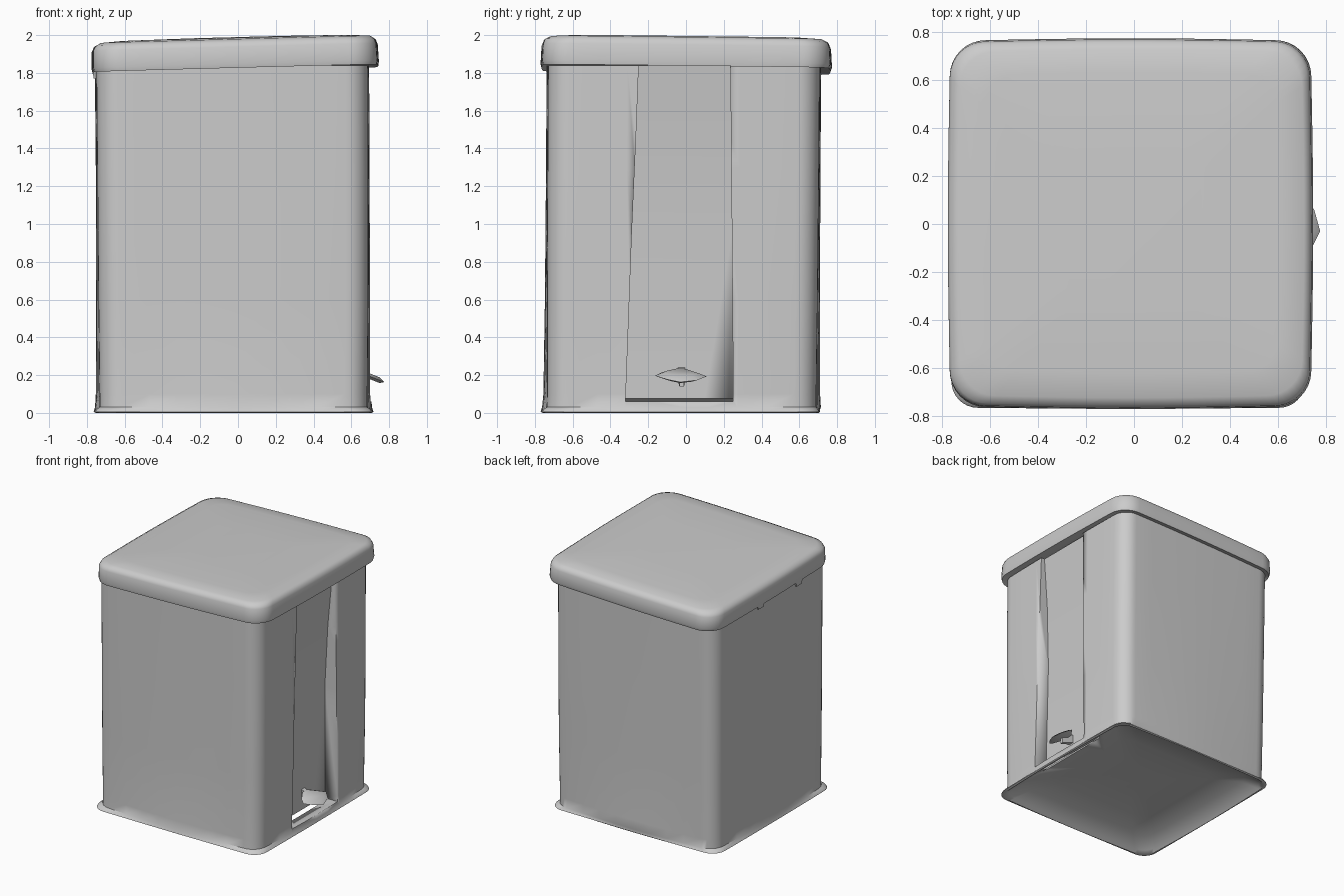
import bpy, bmesh, math


def rounded_ring(x0, x1, y0, y1, r, bow, n=8):
    """Rounded rectangle outline with slightly bowed sides."""
    pts = []
    corners = [(x1 - r, y1 - r, 0), (x0 + r, y1 - r, 90),
               (x0 + r, y0 + r, 180), (x1 - r, y0 + r, 270)]
    for i, (cx, cy, a0) in enumerate(corners):
        for k in range(n + 1):
            a = math.radians(a0 + 90 * k / n)
            pts.append((cx + r * math.cos(a), cy + r * math.sin(a)))
        px, py = pts[-1]
        nx, ny, na = corners[(i + 1) % 4]
        qx = nx + r * math.cos(math.radians(na))
        qy = ny + r * math.sin(math.radians(na))
        out = math.radians(a0 + 90)
        for k in range(1, 8):
            t = k / 8
            b = bow * math.sin(math.pi * t)
            pts.append((px + (qx - px) * t + b * math.cos(out),
                        py + (qy - py) * t + b * math.sin(out)))
    return pts


def finish(name, bm, smooth=True):
    bmesh.ops.recalc_face_normals(bm, faces=bm.faces)
    me = bpy.data.meshes.new(name)
    bm.to_mesh(me)
    bm.free()
    ob = bpy.data.objects.new(name, me)
    bpy.context.collection.objects.link(ob)
    if smooth:
        bpy.context.view_layer.objects.active = ob
        ob.select_set(True)
        bpy.ops.object.shade_smooth_by_angle(angle=math.radians(50))
        ob.select_set(False)
    return ob


def skin(name, loops, smooth=True):
    """Solid through a stack of matching outlines of 3D points."""
    bm = bmesh.new()
    rows = [[bm.verts.new(p) for p in loop] for loop in loops]
    for a, b in zip(rows, rows[1:]):
        for i in range(len(a)):
            j = (i + 1) % len(a)
            bm.faces.new((a[i], a[j], b[j], b[i]))
    bm.faces.new(rows[0][::-1])
    bm.faces.new(rows[-1])
    return finish(name, bm, smooth)


def loft(name, rings, tilt=(0, 0)):
    """Stack of rounded rectangles: (x0, x1, y0, y1, radius, z, bow)."""
    return skin(name, [[(x, y, z + tilt[0] * x + tilt[1] * y)
                        for x, y in rounded_ring(x0, x1, y0, y1, r, bow)]
                       for x0, x1, y0, y1, r, z, bow in rings])


# bin body: hollowed underside, thin flared foot, sides bulging slightly
body = loft("body", [
    (-0.20, 0.15, -0.20, 0.15, 0.06, 0.115, 0),
    (-0.45, 0.40, -0.45, 0.40, 0.10, 0.105, 0),
    (-0.64, 0.59, -0.64, 0.59, 0.11, 0.075, 0.005),
    (-0.72, 0.67, -0.72, 0.67, 0.11, 0.02, 0.012),
    (-0.74, 0.695, -0.745, 0.69, 0.11, 0.0, 0.014),
    (-0.760, 0.713, -0.765, 0.706, 0.11, 0.006, 0.004),
    (-0.756, 0.709, -0.761, 0.702, 0.11, 0.015, 0.006),
    (-0.733, 0.685, -0.738, 0.69, 0.12, 0.03, 0.024),
    (-0.733, 0.685, -0.735, 0.69, 0.12, 0.1, 0.02),
    (-0.739, 0.69, -0.735, 0.697, 0.12, 0.6, 0.012),
    (-0.745, 0.69, -0.733, 0.704, 0.12, 1.3, 0.008),
    (-0.75, 0.688, -0.73, 0.708, 0.12, 1.84, 0.008)])

# tapered channel for the pedal rod, fading out under the lid
sections = [(0.59, -0.32, 0.25, 0.06), (0.595, -0.287, 0.243, 0.95),
            (0.625, -0.265, 0.238, 1.45), (0.665, -0.25, 0.235, 1.85)]
cutter = skin("channel_cutter",
              [[(x, y0, z), (0.9, y0, z), (0.9, y1, z), (x, y1, z)]
               for x, y0, y1, z in sections])
cutter.hide_render = True
cutter.hide_set(True)
cut = body.modifiers.new("channel", 'BOOLEAN')
cut.operation = 'DIFFERENCE'
cut.solver = 'EXACT'
cut.object = cutter

# lid, tilted down towards the hinge
loft("lid", [
    (-0.70, 0.64, -0.68, 0.66, 0.13, 1.845, 0.008),
    (-0.752, 0.69, -0.735, 0.71, 0.13, 1.832, 0.008),
    (-0.762, 0.735, -0.757, 0.757, 0.15, 1.818, 0.008),
    (-0.767, 0.738, -0.762, 0.765, 0.15, 1.84, 0.008),
    (-0.767, 0.732, -0.757, 0.76, 0.15, 1.93, 0.008),
    (-0.755, 0.722, -0.747, 0.75, 0.15, 1.955, 0.008),
    (-0.725, 0.70, -0.715, 0.72, 0.15, 1.971, 0.008),
    (-0.62, 0.60, -0.61, 0.62, 0.13, 1.979, 0.008),
    (-0.3, 0.28, -0.3, 0.3, 0.08, 1.986, 0.008)], tilt=(0.027, -0.012))

# hinge knuckles under the back edge of the lid
for i, y in enumerate((0.15, -0.33)):
    skin(f"hinge_{i + 1}",
         [[(xa, y - d, z), (-0.73, y - d, z), (-0.73, y + d, z), (xa, y + d, z)]
          for xa, d, z in ((-0.765, 0.03, 1.77), (-0.77, 0.05, 1.83))], smooth=False)

# foot pedal: a plate sloping down and outwards with thin edges
outline = [(0.61, -0.06), (0.65, -0.13), (0.69, -0.165), (0.74, -0.10), (0.775, -0.03),
           (0.75, 0.06), (0.70, 0.11), (0.65, 0.05), (0.61, 0.0)]
cx, cy = 0.69, -0.03
skin("pedal", [[(cx + (x - cx) * s, cy + (y - cy) * s, z - 0.4 * (cx + (x - cx) * s - 0.7))
                for x, y in outline]
               for s, z in ((0.7, 0.178), (1.0, 0.193), (0.7, 0.208))])

# pedal arm into the channel
skin("pedal_arm",
     [[(0.57, -0.045, 0.18), (0.69, -0.035, 0.14), (0.69, -0.01, 0.14), (0.57, -0.005, 0.18)],
      [(0.57, -0.045, 0.25), (0.69, -0.035, 0.19), (0.69, -0.01, 0.19), (0.57, -0.005, 0.25)]],
     smooth=False)
